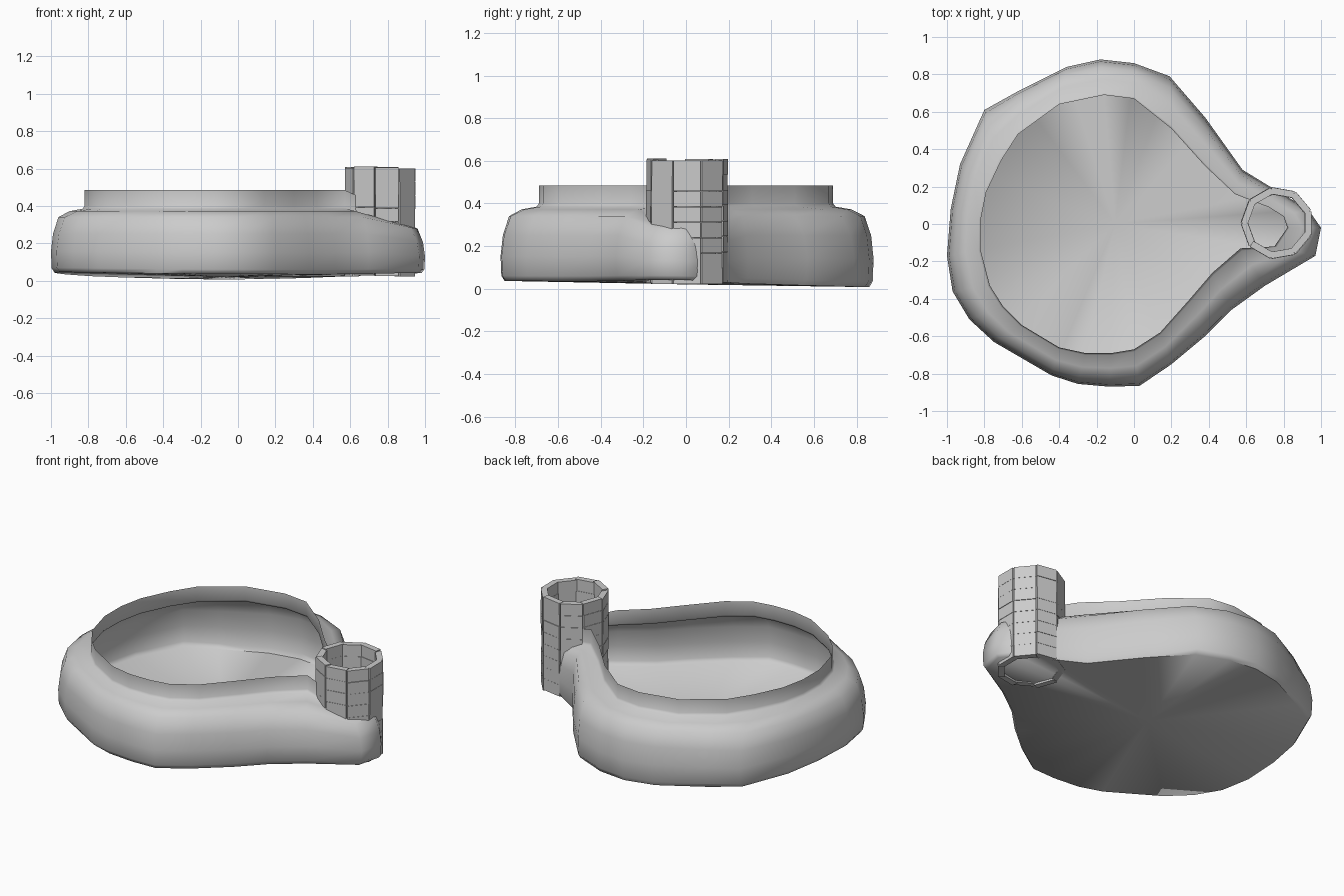
import bpy, bmesh, math, random
from mathutils import Matrix, Vector

if "Cube" in bpy.data.objects:
    bpy.data.objects.remove(bpy.data.objects["Cube"])

random.seed(4)


def make_object(name, bm, smooth=None):
    mesh = bpy.data.meshes.new(name)
    bmesh.ops.recalc_face_normals(bm, faces=bm.faces)
    bm.to_mesh(mesh)
    bm.free()
    ob = bpy.data.objects.new(name, mesh)
    bpy.context.collection.objects.link(ob)
    if smooth:
        bpy.context.view_layer.objects.active = ob
        ob.select_set(True)
        bpy.ops.object.shade_smooth_by_angle(angle=math.radians(smooth))
        ob.select_set(False)
    return ob


# Teardrop outline: outer x, y and matching rim x, y, counter-clockwise from the tip
OUTLINE = [
    (1.00, -.02, .82, -.02), (.93, .08, .80, .04), (.76, .18, .72, .09),
    (.58, .29, .54, .16), (.38, .57, .38, .31), (.19, .79, .20, .51),
    (.00, .86, .00, .67), (-.18, .88, -.16, .69), (-.36, .84, -.40, .64),
    (-.62, .71, -.62, .48), (-.80, .61, -.71, .34), (-.93, .32, -.79, .17),
    (-.98, .08, -.82, .02), (-1.0, -.17, -.82, -.14), (-.97, -.36, -.77, -.33),
    (-.88, -.51, -.70, -.44), (-.75, -.63, -.60, -.54), (-.44, -.81, -.40, -.66),
    (-.30, -.855, -.26, -.69), (-.13, -.87, -.12, -.69), (.03, -.865, .00, -.67),
    (.20, -.75, .14, -.58), (.38, -.60, .30, -.40), (.52, -.46, .42, -.26),
    (.70, -.33, .57, -.13), (.97, -.17, .75, -.12),
]
# Wall profile: blend from outer outline to rim, height
PROFILE = [(.10, .03), (.02, .055), (0, .15), (.06, .25), (.22, .34),
           (.55, .372), (.94, .385), (1, .40), (1, .485)]

# Hollow basin shell with a flat base, open at the top
bm = bmesh.new()
rings = []
for t, z in PROFILE:
    ring = []
    for ox, oy, ix, iy in OUTLINE:
        x, y = ox + (ix - ox) * t, oy + (iy - oy) * t
        low = max(0, min(1, (ix - .57) / .2))
        h = 1 - .2 * low
        base = .02 * x * x - .017 * y - .008
        fade = max(0, 1 - (z - .03) / .2)
        ring.append(bm.verts.new((x, y, .03 + (z - .03) * h + base * fade)))
    rings.append(ring)
n = len(OUTLINE)
for a, b in zip(rings, rings[1:]):
    for i in range(n):
        j = (i + 1) % n
        bm.faces.new((a[i], a[j], b[j], b[i]))
centre = bm.verts.new((-.1, 0, .02))
for i in range(n):
    bm.faces.new((centre, rings[0][(i + 1) % n], rings[0][i]))
make_object("basin_shell", bm, 60)

# Round well of upright slabs, each a stack of blocks
CENTRE = Vector((.765, .005, 0))
SLABS, ROWS, BOTTOM, TOP = 9, 8, .025, .605
bm = bmesh.new()
row_h = (TOP - BOTTOM) / ROWS
for s in range(SLABS):
    turn = Matrix.Rotation(s * math.tau / SLABS, 4, 'Z')
    lift = random.uniform(-.006, .006)
    for r in range(ROWS):
        radius = .165 + random.uniform(-.002, .002)
        z = BOTTOM + (r + .5) * row_h + lift
        place = (Matrix.Translation(CENTRE) @ turn
                 @ Matrix.Translation((radius, 0, z))
                 @ Matrix.Diagonal((.036, .125, row_h - .001, 1)))
        block = bmesh.ops.create_cube(bm, size=1, matrix=place)
make_object("stone_well", bm)
